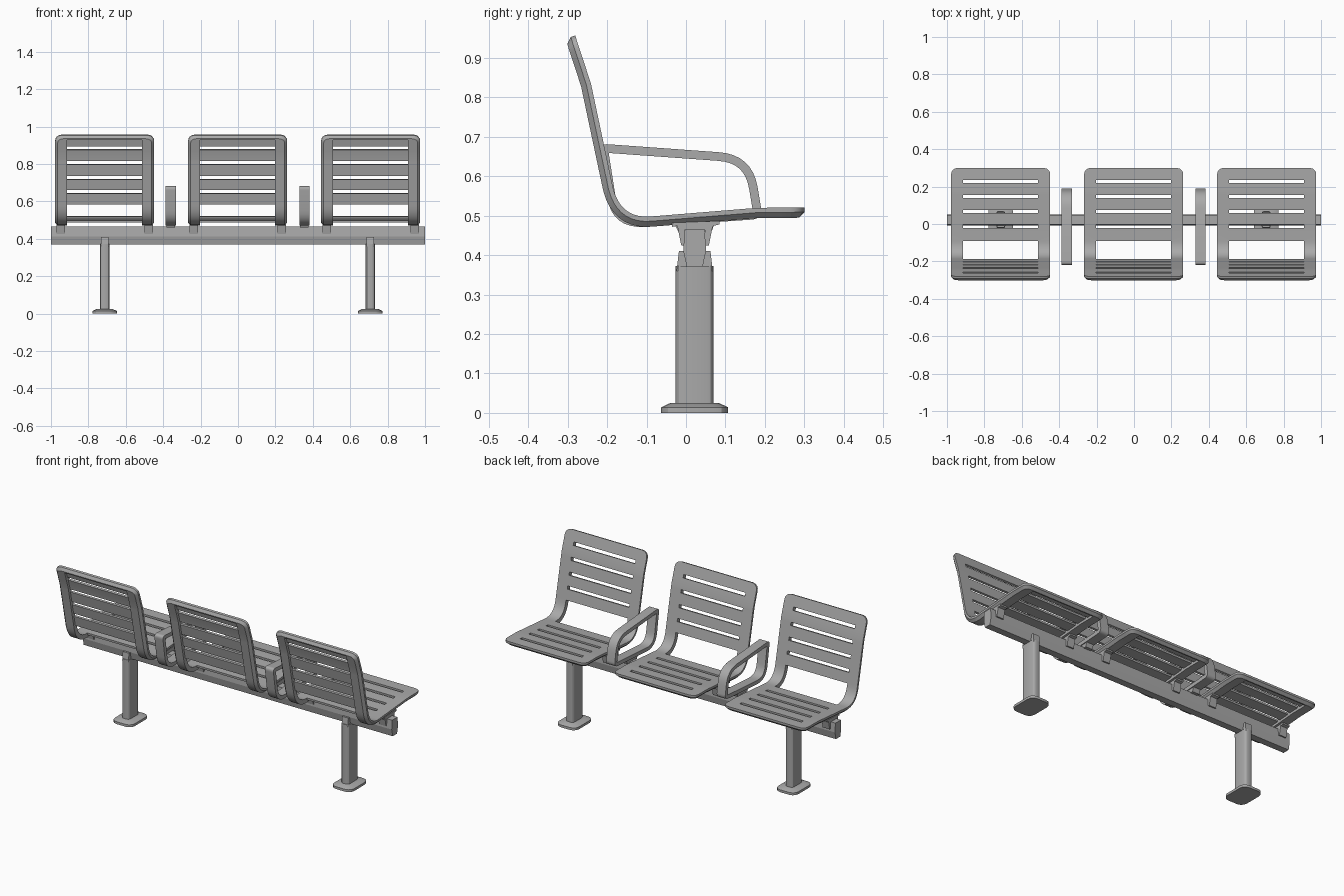
import bpy, bmesh, math
from mathutils import Vector

if "Cube" in bpy.data.objects:
    bpy.data.objects.remove(bpy.data.objects["Cube"], do_unlink=True)

GREY = (0.40, 0.40, 0.40, 1)
metal = bpy.data.materials.new("grey_metal")
metal.use_nodes = True
metal.diffuse_color = GREY
metal.node_tree.nodes["Principled BSDF"].inputs["Base Color"].default_value = GREY


def make(name, verts, faces, smooth=True):
    """Create a closed mesh object from computed vertices and faces."""
    mesh = bpy.data.meshes.new(name)
    mesh.from_pydata(verts, [], faces)
    bm = bmesh.new()
    bm.from_mesh(mesh)
    loose = [v for v in bm.verts if not v.link_faces]
    bmesh.ops.delete(bm, geom=loose, context='VERTS')
    bmesh.ops.recalc_face_normals(bm, faces=bm.faces)
    bm.to_mesh(mesh)
    bm.free()
    mesh.materials.append(metal)
    obj = bpy.data.objects.new(name, mesh)
    bpy.context.collection.objects.link(obj)
    if smooth:
        bpy.ops.object.select_all(action='DESELECT')
        obj.select_set(True)
        bpy.context.view_layer.objects.active = obj
        bpy.ops.object.shade_smooth_by_angle(angle=math.radians(30))
    return obj


def loft(name, rings, caps=True, closed=False, smooth=True):
    """Skin a list of equal-sized vertex rings."""
    n, m = len(rings[0]), len(rings)
    verts = [v for ring in rings for v in ring]
    faces = [(i * n + k, i * n + (k + 1) % n,
              (i + 1) % m * n + (k + 1) % n, (i + 1) % m * n + k)
             for i in range(m if closed else m - 1) for k in range(n)]
    if caps:
        faces += [tuple(range(n)), tuple(range((m - 1) * n, m * n))]
    return make(name, verts, faces, smooth)


def prism(name, profile, x, width):
    """Extrude a (y, z) profile along x."""
    return loft(name, [[(x + s * width / 2, y, z) for y, z in profile]
                       for s in (-1, 1)], smooth=False)


def bezier(a, b, c, steps):
    return [a * (1 - t) ** 2 + b * 2 * t * (1 - t) + c * t * t
            for t in (i / steps for i in range(steps + 1))]


def lerp(points, value, axis):
    """Point on a polyline where the given axis reaches a value."""
    for a, b in zip(points, points[1:]):
        if min(a[axis], b[axis]) <= value <= max(a[axis], b[axis]):
            return a.lerp(b, (value - a[axis]) / (b[axis] - a[axis]))


# Seat shell path, from the top of the back down and forward to the seat lip
HALF, RAIL, ROUND, GAP = 0.265, 0.2, 0.035, 0.009
CORNER = [0, 0.004, 0.012, 0.022, ROUND]
BACK_SLOTS = [0.888, 0.808, 0.728, 0.653]
SEAT_SLOTS = [0.227, 0.147, 0.067, -0.013]
back_line = [Vector(p) for p in ((-0.281, 0.957), (-0.241, 0.835), (-0.188, 0.585))]
seat_line = [Vector(p) for p in ((-0.09, 0.498), (0.18, 0.52), (0.30, 0.521))]
back_z = [0.957 - d for d in CORNER] + [0.835] + [s + k * GAP for s in BACK_SLOTS for k in (1, -1)]
seat_y = [0.30 - d for d in CORNER] + [0.18] + [s + k * GAP for s in SEAT_SLOTS for k in (1, -1)]
path = [lerp(back_line, z, 1) for z in sorted(back_z, reverse=True)]
path += bezier(back_line[-1], Vector((-0.172, 0.492)), seat_line[0], 10)
path += [lerp(seat_line, y, 0) for y in sorted(seat_y)]
ROWS = len(path) - 1


def is_open(i):
    """Whether the middle of a row is a slot or the gap at the bend."""
    y, z = (path[i] + path[i + 1]) / 2
    if z > 0.585:
        return any(abs(z - s) < GAP for s in BACK_SLOTS)
    return y < -0.09 or any(abs(y - s) < GAP for s in SEAT_SLOTS)


def shell(name, cx, top, bottom, inset, keep):
    """Curved plate between two depths, made of the kept cells of a 3-wide grid."""
    verts, faces = [], []
    for depth, slim in ((top, 0), (bottom, inset)):
        for i, p in enumerate(path):
            tan = (path[min(i + 1, ROWS)] - path[max(i - 1, 0)]).normalized()
            first, last = (p - path[0]).length, (p - path[-1]).length
            d = min(first, last, ROUND)
            w = HALF - slim - ROUND + math.sqrt(ROUND ** 2 - (ROUND - d) ** 2)
            pull = slim * (1 - d / ROUND) * (1 if first < last else -1)
            q = p + tan * pull + Vector((tan.y, -tan.x)) * depth
            verts += [(cx + x, q.x, q.y) for x in (-w, -RAIL, RAIL, w)]
    cells = {(i, j) for i in range(ROWS) for j in range(3) if keep(i, j)}
    size = 4 * (ROWS + 1)
    for i, j in cells:
        a = 4 * i + j
        quad = (a, a + 1, a + 5, a + 4)
        faces += [quad, tuple(v + size for v in quad)]
        neighbours = ((i - 1, j), (i, j + 1), (i + 1, j), (i, j - 1))
        for k, cell in enumerate(neighbours):
            if cell not in cells:
                u, v = quad[k], quad[(k + 1) % 4]
                faces.append((u, v, v + size, u + size))
    return make(name, verts, faces)


# Clamp that saddles the beam under each seat rail
clamp = [(-0.035, 0.482), (0.085, 0.487), (0.085, 0.478), (0.068, 0.474),
         (0.058, 0.425), (0.048, 0.425), (0.048, 0.464), (-0.004, 0.464),
         (-0.004, 0.425), (-0.012, 0.425), (-0.022, 0.474), (-0.035, 0.472)]

for label, cx in (("right", -0.713), ("middle", -0.002), ("left", 0.709)):
    shell(label + "_seat_slats", cx, 0, 0.012, 0,
          lambda i, j: j != 1 or not is_open(i))
    shell(label + "_seat_frame", cx, 0.012, 0.026, 0.014,
          lambda i, j: j != 1 or i < 2 or i >= ROWS - 2)
    for side in (-1, 1):
        prism(label + "_seat_clamp", clamp, cx + side * 0.235, 0.045)

# Armrest loops
corners = [((-0.222, 0.683), 0.025), ((0.168, 0.655), 0.085),
           ((0.195, 0.492), 0.03), ((-0.188, 0.466), 0.085)]
outline = []
for k, (point, radius) in enumerate(corners):
    p = Vector(point)
    before, after = Vector(corners[k - 1][0]), Vector(corners[(k + 1) % 4][0])
    outline += bezier(p + (before - p).normalized() * radius, p,
                      p + (after - p).normalized() * radius, 8)
for label, cx in (("right", -0.36), ("left", 0.355)):
    rings = []
    for k, p in enumerate(outline):
        tan = (outline[(k + 1) % len(outline)] - outline[k - 1]).normalized()
        q = p + Vector((tan.y, -tan.x)) * 0.022
        rings.append([(cx + s * 0.0275, v.x, v.y)
                      for s, v in ((-1, p), (1, p), (1, q), (-1, q))])
    loft(label + "_armrest", rings, caps=False, closed=True)
    prism(label + "_armrest_mount",
          [(-0.02, 0.46), (0.065, 0.46), (0.075, 0.488), (-0.03, 0.482)], cx, 0.045)

# Long support beam
prism("beam", [(-0.003, 0.465), (0.047, 0.465), (0.051, 0.412),
               (0.042, 0.37), (0.002, 0.37), (-0.007, 0.412)], 0, 2.0)


def octagon(cx, cy, z, hx, hy, cut):
    """Rectangle with softened corners."""
    ring = []
    for sx, sy, start in ((1, 1, 0), (-1, 1, 90), (-1, -1, 180), (1, -1, 270)):
        for step in range(4):
            a = math.radians(start + step * 30)
            ring.append((cx + sx * (hx - cut) + cut * math.cos(a),
                         cy + sy * (hy - cut) + cut * math.sin(a), z))
    return ring


# Legs with feet and the cradle that grips the beam
LEG_Y = 0.022
for label, cx in (("right", -0.713), ("left", 0.707)):
    loft(label + "_leg", [octagon(cx, LEG_Y, z, 0.025, 0.048, 0.016)
                          for z in (0.02, 0.372)])
    loft(label + "_foot", [octagon(cx, LEG_Y, z, hx, hy, 0.035) for z, hx, hy in
                           ((0, 0.065, 0.085), (0.014, 0.065, 0.085), (0.025, 0.042, 0.062))])
    for side in (-1, 1):
        prism(label + "_leg_cradle",
              [(LEG_Y + side * y, z) for y, z in
               ((0.046, 0.36), (0.04, 0.41), (0.028, 0.41), (0.018, 0.36))], cx, 0.04)
